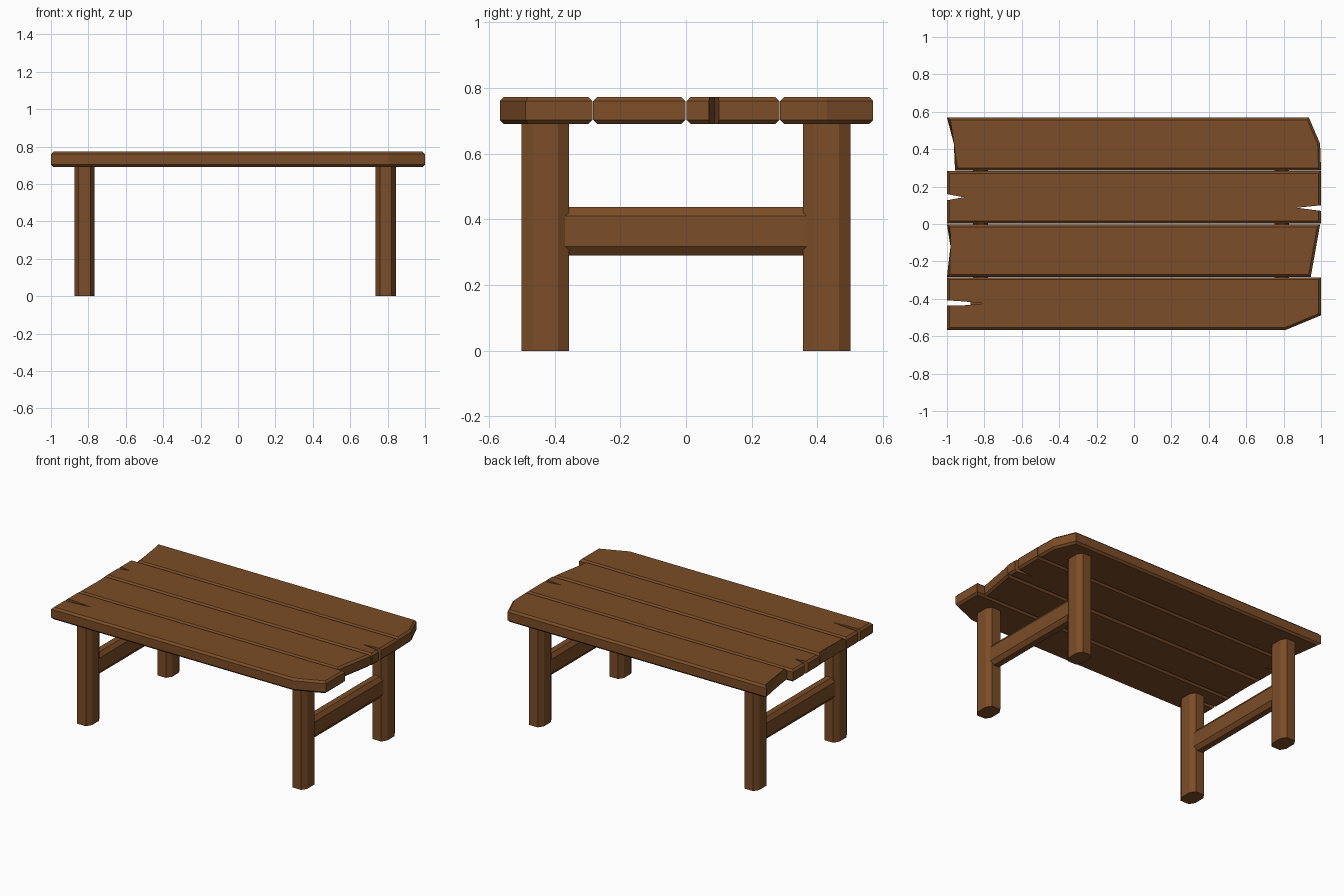
import bpy, bmesh

if "Cube" in bpy.data.objects:
    bpy.data.objects.remove(bpy.data.objects["Cube"])

wood = bpy.data.materials.new("brown_wood")
wood.diffuse_color = (0.2, 0.075, 0.021, 1)
wood.use_nodes = True
wood.node_tree.nodes["Principled BSDF"].inputs["Base Color"].default_value = wood.diffuse_color


def finish(bm, name):
    bmesh.ops.recalc_face_normals(bm, faces=bm.faces)
    mesh = bpy.data.meshes.new(name)
    bm.to_mesh(mesh)
    bm.free()
    mesh.materials.append(wood)
    obj = bpy.data.objects.new(name, mesh)
    bpy.context.collection.objects.link(obj)
    return obj


def plank(name, outline, z0=0.69, z1=0.773, chamfer=0.013):
    """Extruded outline with chamfered rims; points flagged 1 are crack points left sharp."""
    bm = bmesh.new()
    n = len(outline)
    low = [bm.verts.new((p[0], p[1], z0)) for p in outline]
    high = [bm.verts.new((p[0], p[1], z1)) for p in outline]
    bm.faces.new(low[::-1])
    bm.faces.new(high)
    for i in range(n):
        j = (i + 1) % n
        bm.faces.new((low[i], low[j], high[j], high[i]))
    rims = []
    for i in range(n):
        j = (i + 1) % n
        if len(outline[i]) == 2 and len(outline[j]) == 2:
            rims += [bm.edges.get((low[i], low[j])), bm.edges.get((high[i], high[j]))]
    bmesh.ops.bevel(bm, geom=rims, offset=chamfer, segments=1, affect='EDGES',
                    clamp_overlap=False)
    return finish(bm, name)


def octagon_bar(name, center, size, cut, length, axis):
    """Eight-sided bar along z (section x, y) or along y (section x, z)."""
    a, b = size[0] / 2, size[1] / 2
    ca, cb = cut
    section = [(a, b - cb), (a - ca, b), (ca - a, b), (-a, b - cb),
               (-a, cb - b), (ca - a, -b), (a - ca, -b), (a, cb - b)]
    bm = bmesh.new()
    rings = []
    for t in (-length / 2, length / 2):
        ring = []
        for u, v in section:
            off = (u, v, t) if axis == 'z' else (u, t, v)
            ring.append(bm.verts.new([c + o for c, o in zip(center, off)]))
        rings.append(ring)
    bm.faces.new(rings[0])
    bm.faces.new(rings[1])
    for i in range(8):
        j = (i + 1) % 8
        bm.faces.new((rings[0][i], rings[0][j], rings[1][j], rings[1][i]))
    return finish(bm, name)


# Tabletop planks, outlines run counter-clockwise from the upper left corner
plank("back_plank", [(-1, 0.57), (-0.95, 0.43), (-0.957, 0.286),
                     (1, 0.286), (0.995, 0.43), (0.935, 0.57)])
plank("inner_back_plank", [(-1, 0.284), (-1, 0.16), (-0.91, 0.143, 1), (-1, 0.127),
                           (-1, 0.002), (1, 0.002), (1, 0.07), (0.87, 0.087, 1),
                           (1, 0.1), (1, 0.284)])
plank("inner_front_plank", [(-1, -0.002), (-0.968, -0.12), (-1, -0.283),
                            (0.945, -0.283), (0.995, -0.002)])
plank("front_plank", [(-1, -0.285), (-1, -0.408), (-0.91, -0.414, 1), (-0.8, -0.425, 1),
                      (-0.91, -0.435, 1), (-1, -0.437), (-1, -0.567),
                      (0.81, -0.567), (1, -0.488), (1, -0.285)])

# Legs and the cross rail joining each pair
for side, x in (("left", -0.82), ("right", 0.79)):
    for end, y in (("front", -0.428), ("back", 0.428)):
        octagon_bar(f"{end}_{side}_leg", (x, y, 0.346), (0.108, 0.145),
                    (0.022, 0.035), 0.692, 'z')
    octagon_bar(f"{side}_rail", (x, 0, 0.364), (0.08, 0.147), (0.02, 0.027), 0.76, 'y')
